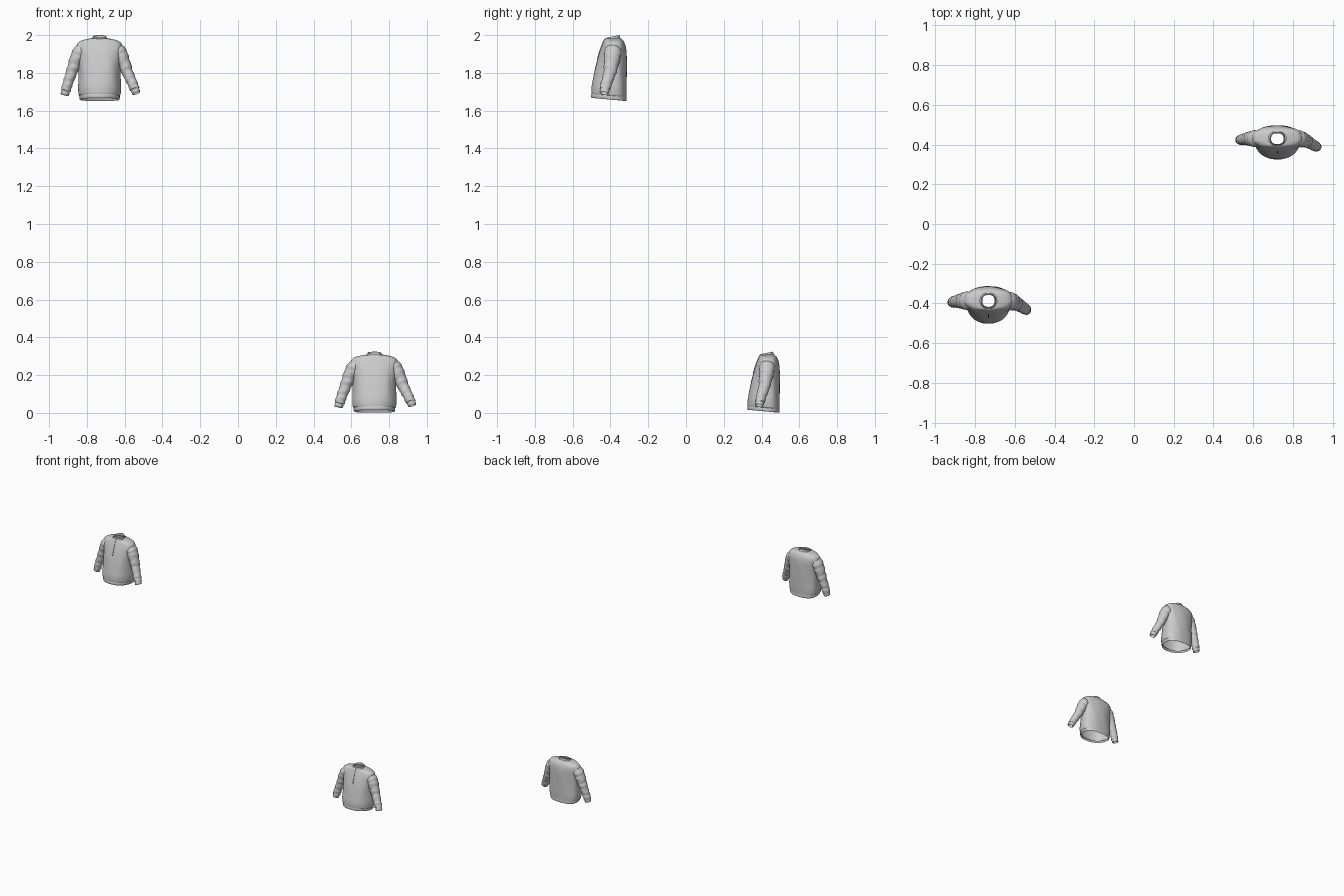
import bpy, bmesh, math
from mathutils import Vector

if "Cube" in bpy.data.objects:
    bpy.data.objects.remove(bpy.data.objects["Cube"])

SEG = 64


def spline(keys, steps):
    """Catmull-Rom through a list of equal-length tuples."""
    pts = [Vector(k) for k in keys]
    out = []
    for i in range(len(pts) - 1):
        a, b, c, d = pts[max(i - 1, 0)], pts[i], pts[i + 1], pts[min(i + 2, len(pts) - 1)]
        for s in range(steps):
            t = s / steps
            out.append(0.5 * (2 * b + (c - a) * t + (2 * a - 5 * b + 4 * c - d) * t * t
                              + (3 * b - a - 3 * c + d) * t ** 3))
    return out + [pts[-1]]


def loft(name, rings, place):
    bm = bmesh.new()
    rows = [[bm.verts.new(place(p)) for p in r] for r in rings]
    for a, b in zip(rows, rows[1:]):
        n = len(a)
        for i in range(n):
            bm.faces.new((a[i], a[(i + 1) % n], b[(i + 1) % n], b[i]))
    bmesh.ops.recalc_face_normals(bm, faces=bm.faces)
    me = bpy.data.meshes.new(name)
    bm.to_mesh(me)
    bm.free()
    ob = bpy.data.objects.new(name, me)
    bpy.context.collection.objects.link(ob)
    bpy.ops.object.select_all(action='DESELECT')
    ob.select_set(True)
    bpy.context.view_layer.objects.active = ob
    bpy.ops.object.shade_smooth_by_angle(angle=math.radians(50))
    return ob


def spow(v, e):
    return math.copysign(abs(v) ** e, v)


def body_ring(z, hw, yf, yb, tilt, fold=0.0):
    """Flat-backed, full-fronted cross-section with soft vertical folds."""
    ring = []
    for i in range(SEG):
        a = 2 * math.pi * i / SEG
        s, c = math.sin(a), math.cos(a)
        x = hw * spow(s, 0.85)
        y = yb * spow(c, 0.75) if c > 0 else -yf * spow(c, 1.0)
        k = 1 + fold * (math.sin(5 * a + 9 * z) + 0.6 * math.sin(9 * a - 25 * z + 1))
        ring.append((x * k, y * k, z + tilt * y))
    return ring


# z, half width, front y, back y, tilt
BODY = [(.034, .111, -.111, .075, -.085), (.07, .114, -.110, .076, -.06), (.12, .112, -.102, .076, -.03),
        (.18, .111, -.091, .076, 0), (.24, .116, -.075, .075, 0), (.28, .122, -.062, .072, 0),
        (.305, .117, -.052, .066, 0), (.32, .098, -.046, .058, 0), (.329, .066, -.041, .050, 0),
        (.333, .042, -.037, .043, .05)]
HEM = [(.022, .098, -.100, .068, -.09), (.010, .101, -.107, .073, -.09), (.008, .104, -.110, .075, -.09),
       (.018, .107, -.112, .076, -.09), (.029, .107, -.110, .075, -.09)]
COLLAR = [(.328, .040, -.038, .042, .08), (.333, .037, -.036, .040, .12), (.340, .036, -.032, .038, .2),
          (.343, .034, -.029, .036, .2), (.340, .031, -.027, .033, .2), (.326, .031, -.030, .034, .1)]
# x, y, z, radius
SLEEVE_L = [(-.088, .002, .285, .031), (-.105, .003, .26, .040), (-.128, .003, .21, .036),
            (-.149, .002, .15, .031), (-.168, -.001, .095, .028), (-.179, -.003, .055, .027)]
SLEEVE_R = [(.088, .002, .285, .031), (.105, .002, .26, .040), (.127, -.004, .21, .036),
            (.149, -.014, .15, .031), (.172, -.030, .10, .028), (.187, -.039, .063, .027)]


def tube(path, n=32, wrinkle=0.0):
    rings = []
    for i, p in enumerate(path):
        d = (path[min(i + 1, len(path) - 1)] - path[max(i - 1, 0)]).to_3d().normalized()
        u = d.cross(Vector((0, 1, 0))).normalized()
        v = d.cross(u)
        t = i / (len(path) - 1)
        ring = []
        for j in range(n):
            a = 2 * math.pi * j / n
            r = p[3] * (1 + wrinkle * min(1, 2.5 * t) *
                        (math.sin(38 * t + 1.6 * math.sin(a + 1)) + .5 * math.sin(61 * t + 2 * math.sin(a))))
            ring.append(p.to_3d() + r * (.95 * math.cos(a) * u + (1.02 + .16 * (1 - t)) * math.sin(a) * v))
        rings.append(ring)
    return rings


def sweater(tag, cx, cy, z0, sx, sy, sz):
    def place(p):
        return Vector((cx + p[0] * sx, cy + p[1] * sy, z0 + p[2] * sz))

    # torso with drape folds fading out at hem and neck
    rows = spline(BODY, 6)
    rings = [body_ring(*r, fold=.013 * math.sin(math.pi * i / (len(rows) - 1))) for i, r in enumerate(rows)]
    # start the torso at the tucked-in edge of the ribbed hem
    loft("torso_" + tag, [body_ring(.029, .107, -.110, .075, -.09)] + rings, place)
    loft("hem_band_" + tag, [body_ring(*r) for r in spline(HEM, 2)], place)
    loft("collar_" + tag, [body_ring(*r) for r in spline(COLLAR, 3)], place)

    # sleeves with bunched wrinkles, and open cuffs
    for side, keys in (("left", SLEEVE_L), ("right", SLEEVE_R)):
        loft(f"sleeve_{side}_{tag}", tube(spline(keys, 8), wrinkle=.045), place)
        end, prev = Vector(keys[-1]), Vector(keys[-2])
        d = (end - prev).to_3d().normalized()
        cuff = []
        for dist, r in ((-.003, .026), (.002, .022), (.010, .023), (.022, .022), (.024, .020), (.010, .019)):
            cuff.append((end.to_3d() + d * dist, r))
        rings = []
        u = d.cross(Vector((0, 1, 0))).normalized()
        v = d.cross(u)
        for c, r in cuff:
            rings.append([c + r * (math.cos(2 * math.pi * j / 32) * u + 1.1 * math.sin(2 * math.pi * j / 32) * v)
                          for j in range(32)])
        loft(f"cuff_{side}_{tag}", rings, place)

    # front zip: slim strip following the chest
    front = [(r[2], r[0] + r[4] * r[2]) for r in rows if r[0] > .215] + [(-.033, .336)]
    strip = [[(-.003, y + .002, z), (-.002, y - .002, z), (.002, y - .002, z), (.003, y + .002, z)]
             for y, z in front]
    loft("zip_" + tag, strip, place)


sweater("upper", -.733, -.39, 1.65, 1, 1, 1)
sweater("lower", .722, .427, 0, 1.03, .91, .925)
